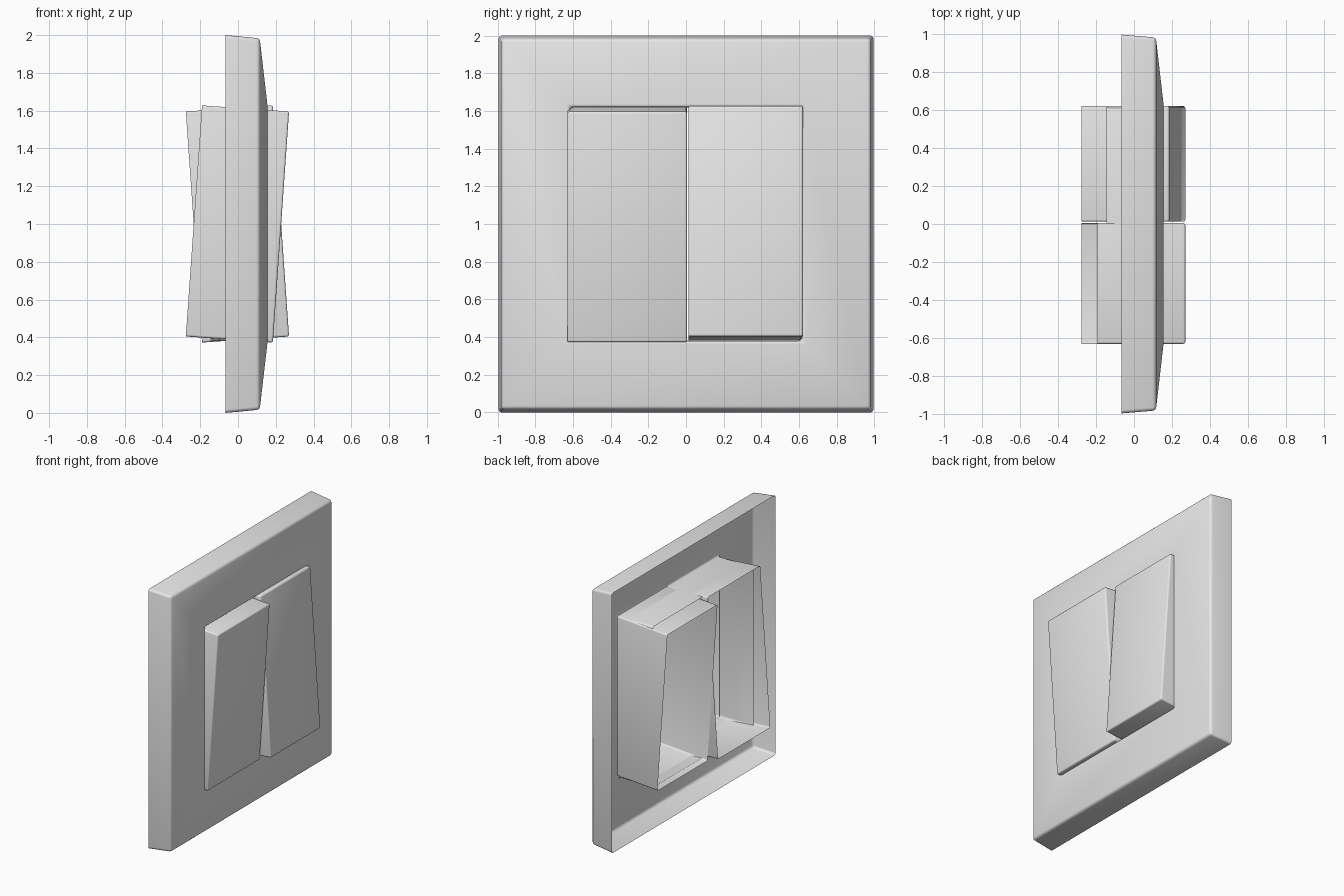
import bpy, bmesh, math
from mathutils import Matrix, Vector

cube = bpy.data.objects.get("Cube")
if cube:
    bpy.data.objects.remove(cube, do_unlink=True)

plastic = bpy.data.materials.new("light grey plastic")
plastic.use_nodes = True
plastic.diffuse_color = (0.8, 0.8, 0.8, 1)
plastic.node_tree.nodes["Principled BSDF"].inputs["Base Color"].default_value = (0.8, 0.8, 0.8, 1)


def shell(name, rings, radius, cap=False, tilt=0.0, centre=(0, 0, 1)):
    """Open shell lofted through rectangles given as (x, half width, half height)."""
    bm = bmesh.new()
    loops = []
    for x, hy, hz in rings:
        corners = ((-hy, -hz), (hy, -hz), (hy, hz), (-hy, hz))
        loops.append([bm.verts.new((x, y, z)) for y, z in corners])
    for a, b in zip(loops, loops[1:]):
        for i in range(4):
            j = (i + 1) % 4
            bm.faces.new((a[i], a[j], b[j], b[i]))
    if cap:
        bm.faces.new(loops[-1])
    bm.normal_update()
    # Round only the real corners; the open rim stays crisp
    sharp = [e for e in bm.edges
             if len(e.link_faces) == 2 and e.calc_face_angle() > math.radians(20)]
    bmesh.ops.bevel(bm, geom=sharp, offset=radius, segments=3, profile=0.5,
                    affect='EDGES', clamp_overlap=True)
    bm.transform(Matrix.Translation(Vector(centre)) @ Matrix.Rotation(tilt, 4, 'Y'))
    mesh = bpy.data.meshes.new(name)
    bm.to_mesh(mesh)
    bm.free()
    mesh.materials.append(plastic)
    obj = bpy.data.objects.new(name, mesh)
    bpy.context.collection.objects.link(obj)
    bpy.ops.object.select_all(action='DESELECT')
    obj.select_set(True)
    bpy.context.view_layer.objects.active = obj
    bpy.ops.object.shade_smooth_by_angle(angle=math.radians(35))
    return obj


# Wall plate: tapered rim, sloping face, and a collar running back through the opening
shell("wall_plate", [(-0.065, 0.995, 1.0), (0.115, 0.98, 0.983),
                     (0.157, 0.615, 0.62), (-0.145, 0.612, 0.618)], 0.018)

# Two hollow rockers tipped in opposite directions
for name, low, high, side in (("rocker_top_out", -0.63, 0.005, 1),
                              ("rocker_bottom_out", 0.012, 0.62, -1)):
    half = (high - low) / 2
    shell(name, [(-0.231, half, 0.613), (0.231, half, 0.613)], 0.011, cap=True,
          tilt=side * math.radians(4), centre=(-0.003, (low + high) / 2, 1))
